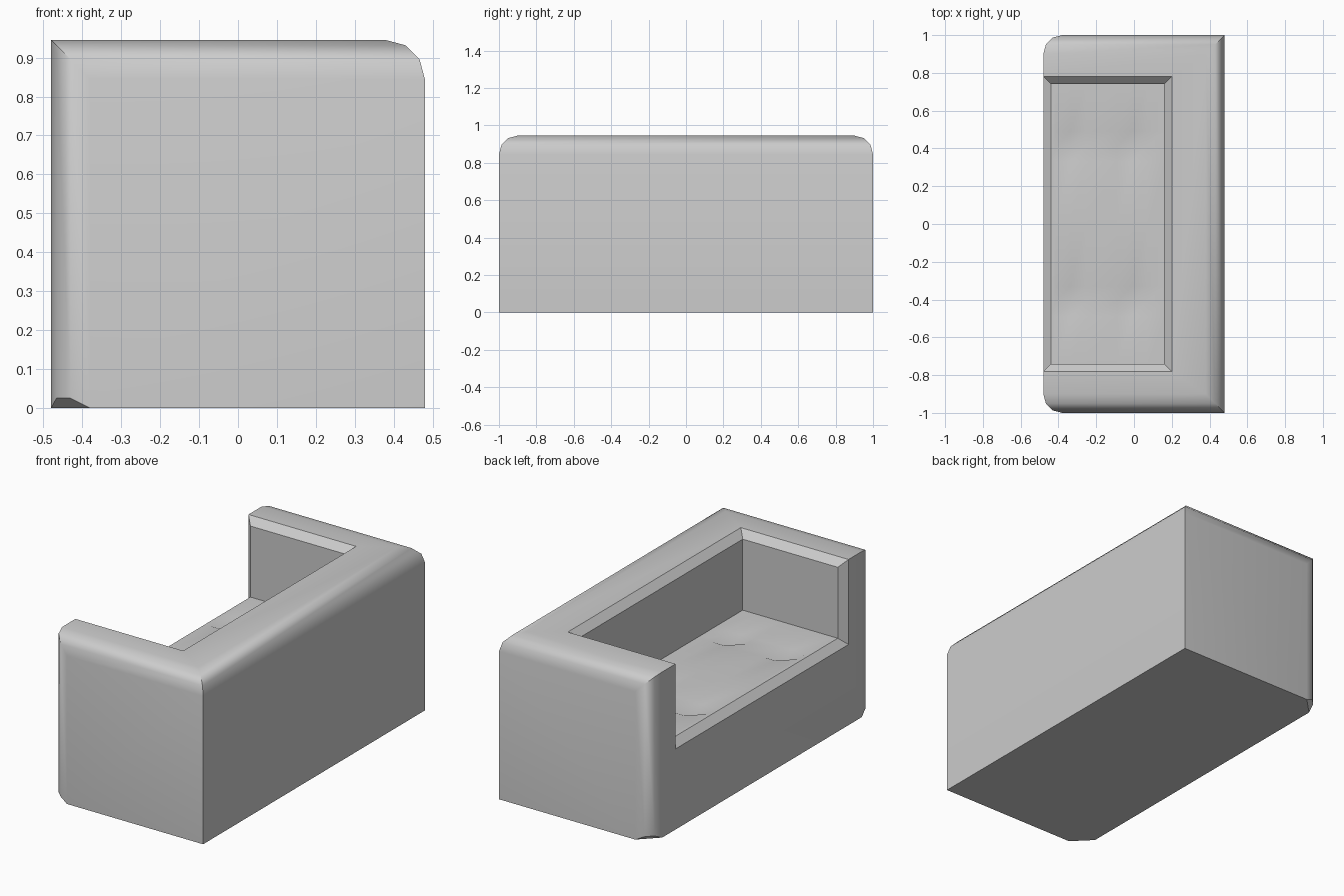
import bpy, bmesh

if "Cube" in bpy.data.objects:
    bpy.data.objects.remove(bpy.data.objects["Cube"])

X, Y, H = 0.48, 1.0, 0.945        # outer half depth, half width, height
IX, IY, SZ = 0.16, 0.74, 0.50     # backrest face, arm inner face, seat height
R, C = 0.10, 0.04                 # outer rounding, inner rim chamfer


def finish(bm, name, angle):
    me = bpy.data.meshes.new(name)
    bm.to_mesh(me)
    bm.free()
    ob = bpy.data.objects.new(name, me)
    bpy.context.collection.objects.link(ob)
    bpy.ops.object.select_all(action='DESELECT')
    ob.select_set(True)
    bpy.context.view_layer.objects.active = ob
    bpy.ops.object.shade_smooth_by_angle(angle=angle)
    return ob


def near(a, b):
    return abs(a - b) < 1e-4


def bevel_where(bm, test, offset, segments):
    edges = [e for e in bm.edges if all(test(e, v.co) for v in e.verts)]
    bmesh.ops.bevel(bm, geom=edges, offset=offset, offset_type='OFFSET', segments=segments,
                    profile=0.5, affect='EDGES', clamp_overlap=False)


# Sofa frame: block with a notch open to the top and to the -x side
bm = bmesh.new()


def face(*pts):
    bm.faces.new([bm.verts.new(p) for p in pts])


face((-X, -Y, 0), (-X, Y, 0), (X, Y, 0), (X, -Y, 0))
face((X, -Y, 0), (X, Y, 0), (X, Y, H), (X, -Y, H))
for s in (1, -1):
    face((-X, s * Y, 0), (X, s * Y, 0), (X, s * Y, H), (-X, s * Y, H))
    face((-X, s * IY, SZ), (IX, s * IY, SZ), (IX, s * IY, H), (-X, s * IY, H))
face((IX, -IY, SZ), (IX, IY, SZ), (IX, IY, H), (IX, -IY, H))
face((-X, -IY, SZ), (IX, -IY, SZ), (IX, IY, SZ), (-X, IY, SZ))
face((-X, -Y, 0), (-X, Y, 0), (-X, Y, H), (-X, IY, H),
     (-X, IY, SZ), (-X, -IY, SZ), (-X, -IY, H), (-X, -Y, H))
face((-X, -Y, H), (X, -Y, H), (X, Y, H), (-X, Y, H),
     (-X, IY, H), (IX, IY, H), (IX, -IY, H), (-X, -IY, H))
bmesh.ops.remove_doubles(bm, verts=bm.verts, dist=1e-5)
bmesh.ops.recalc_face_normals(bm, faces=bm.faces)


# Rounded outer edges: top of back and arms, front uprights
def is_outer(e, co):
    a, b = (v.co for v in e.verts)
    top = near(a.z, H) and near(b.z, H)
    side = near(abs(a.y), Y) and near(a.y, b.y)
    back = near(a.x, X) and near(b.x, X)
    upright = side and near(a.x, -X) and near(b.x, -X)
    return upright or (top and (side or back))


bevel_where(bm, is_outer, R, 3)


# Chamfered rim around the notch
def is_rim(e, co):
    a, b = (v.co for v in e.verts)
    if not all(abs(p.y) < IY + 1e-4 and p.z > SZ - 1e-4 for p in (a, b)):
        return False
    return (near(a.z, H) and near(b.z, H)) or (near(a.x, -X) and near(b.x, -X))


bevel_where(bm, is_rim, C, 1)

# Foot of the front uprights tapers to a straight chamfer
for s in (1, -1):
    low = [v for v in bm.verts if near(v.co.z, 0) and v.co.y * s > 0 and v.co.x < 0]
    low.sort(key=lambda v: v.co.x)
    bmesh.ops.connect_verts(bm, verts=[low[0], low[-1]])
    for v in low[1:-1]:
        v.co.z = 0.025

# The tufted seat replaces the flat seat face
flat = [f for f in bm.faces if all(near(v.co.z, SZ) for v in f.verts)]
bmesh.ops.delete(bm, geom=flat, context='FACES_ONLY')
finish(bm, "sofa_frame", 0.7)

# Tufted seat: grid with four dents
bm = bmesh.new()
tx, ty, r = (-0.335, -0.01), (-0.41, 0.41), 0.08
xs = sorted([-X + C, IX] + [t + d for t in tx for d in (-r, 0, r)])
ys = sorted([-IY, 0, IY] + [t + d for t in ty for d in (-r, 0, r)])
grid = [[bm.verts.new((x, y, SZ - (0.035 if x in tx and y in ty else 0))) for y in ys] for x in xs]
for i in range(len(xs) - 1):
    for j in range(len(ys) - 1):
        bm.faces.new((grid[i][j], grid[i + 1][j], grid[i + 1][j + 1], grid[i][j + 1]))
finish(bm, "seat", 0.9)
